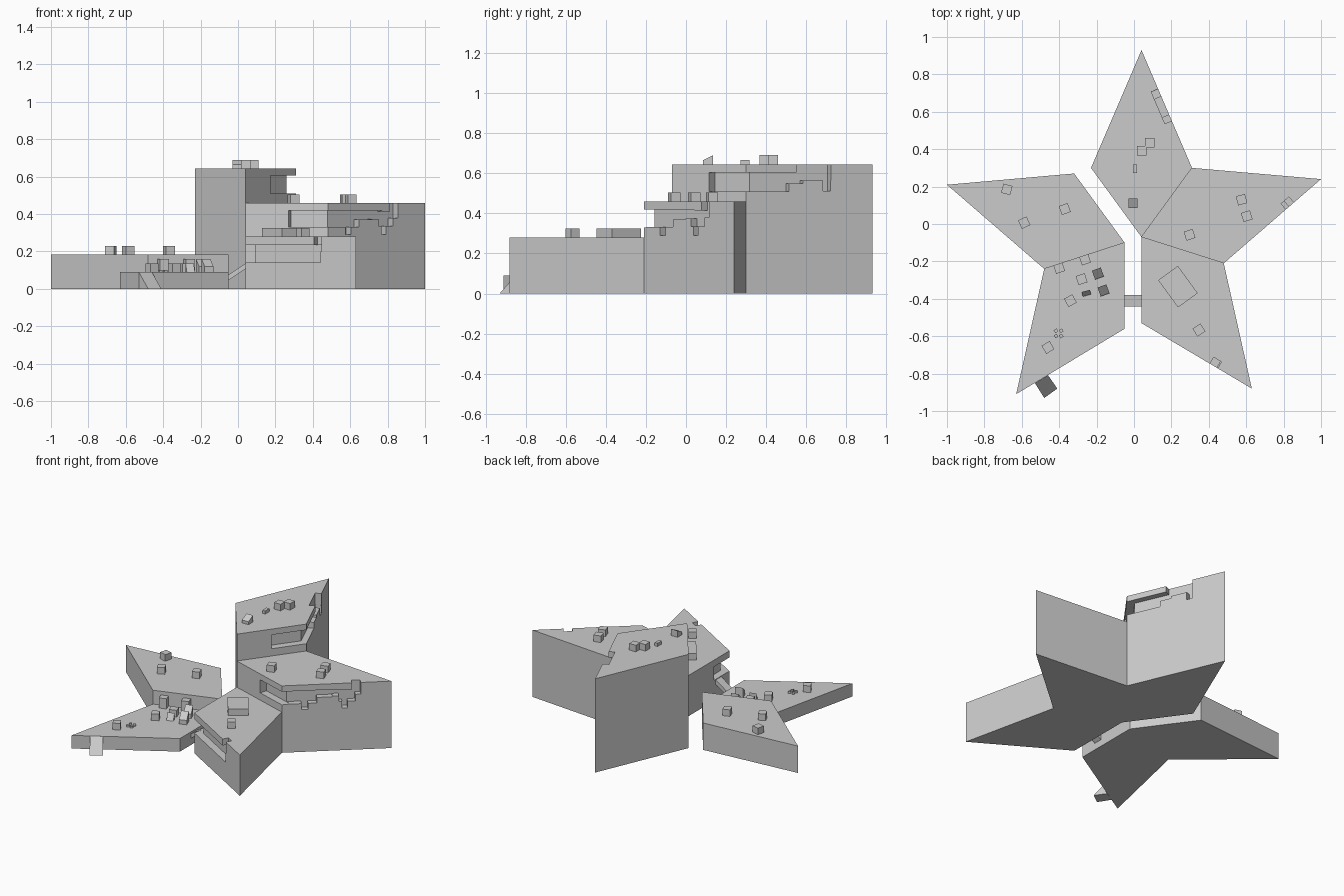
import bpy, bmesh, math
from mathutils import Vector, Matrix

if "Cube" in bpy.data.objects:
    bpy.data.objects.remove(bpy.data.objects["Cube"])


def make(name, pts, faces):
    me = bpy.data.meshes.new(name)
    bm = bmesh.new()
    vs = [bm.verts.new(p) for p in pts]
    for f in faces:
        bm.faces.new([vs[i] for i in f])
    bmesh.ops.recalc_face_normals(bm, faces=bm.faces[:])
    bm.to_mesh(me)
    bm.free()
    ob = bpy.data.objects.new(name, me)
    bpy.context.collection.objects.link(ob)
    return ob


def prism(name, outline, z0, z1):
    n = len(outline)
    pts = [(x, y, z0) for x, y in outline] + [(x, y, z1) for x, y in outline]
    faces = [tuple(range(n)), tuple(range(n, 2 * n))]
    faces += [(i, (i + 1) % n, n + (i + 1) % n, n + i) for i in range(n)]
    return make(name, pts, faces)


def carve(ob, p, q, u0, u1, z0, z1, depth):
    """Cut a box out of the wall p-q (outside is to the right of p->q)."""
    p, q = Vector(p), Vector(q)
    d = (q - p).normalized()
    n = Vector((d.y, -d.x))
    a, b = p + (q - p) * u0, p + (q - p) * u1
    c = prism("cutter", [a + n * .1, b + n * .1, b - n * depth, a - n * depth], z0, z1)
    c.hide_render = True
    m = ob.modifiers.new("recess", 'BOOLEAN')
    m.operation, m.object, m.solver = 'DIFFERENCE', c, 'EXACT'
    bpy.context.view_layer.objects.active = ob
    bpy.ops.object.modifier_apply(modifier=m.name)
    bpy.data.objects.remove(c)


def crate(name, x, y, z, h, deg, w=.05, d=.05, low=None):
    """Box on a roof; 'low' gives a lower front edge for sloped tops."""
    r = Matrix.Rotation(math.radians(deg), 2)
    c = [Vector((x, y)) + r @ Vector((sx * w / 2, sy * d / 2))
         for sx, sy in ((-1, -1), (1, -1), (1, 1), (-1, 1))]
    ob = prism(name, c, z - .005, z + h)
    if low is not None:
        for i in (4, 5):
            ob.data.vertices[i].co.z = z + low
    return ob


# Star arms, counter-clockwise kites rising in steps
A, B = (.04, -.07), (-.05, -.10)
sw = prism("southwest_arm", [(-.63, -.91), (-.05, -.56), B, (-.48, -.24)], 0, .09)
w = prism("west_arm", [(-1, .21), (-.48, -.24), B, (-.32, .27)], 0, .185)
n = prism("north_arm", [(.04, .93), (-.23, .30), A, (.31, .30)], 0, .645)
e = prism("east_arm", [(1, .24), (.31, .30), A, (.48, -.21)], 0, .46)
se = prism("southeast_arm", [(.63, -.88), (.48, -.21), A, (.04, -.53)], 0, .28)

# North arm: walkway around the right corner, stepped and open at its far end
carve(n, A, (.31, .30), .5, 1.02, .51, .605, .05)
for u0, u1, z0, z1 in ((-.02, .34, .51, .605), (.33, .45, .55, .605),
                       (.40, .67, .565, .70), (.61, .668, .512, .62)):
    carve(n, (.31, .30), (.04, .93), u0, u1, z0, z1, .04)

# East arm: walkway around the front corner with pockets and a shaft
carve(e, A, (.48, -.21), .52, 1.02, .33, .42, .05)
for u0, u1, z0, z1 in ((-.02, .46, .37, .42), (-.015, .32, .332, .38),
                       (.18, .24, .29, .34), (.45, .56, .375, .418),
                       (.52, .67, .335, .415), (.55, .60, .29, .34),
                       (.64, .72, .38, .50)):
    carve(e, (.48, -.21), (1, .24), u0, u1, z0, z1, .04)

# Southeast arm: gallery reached by the bridge, with a hatch above
carve(se, (.04, -.53), (.63, -.88), -.02, .68, .14, .235, .05)
carve(se, A, (.04, -.53), .63, 1.02, .141, .234, .05)
carve(se, (.04, -.53), (.63, -.88), .62, .69, .20, .35, .04)

# Sloped bridge between the two front arms
bridge = prism("bridge", [(-.06, -.44), (.045, -.44), (.045, -.38), (-.06, -.38)], .04, .07)
for v in bridge.data.vertices:
    if v.co.x > 0:
        v.co.z += .07

# Entrance ramp
make("entrance_ramp",
     [(-.53, -.85, .09), (-.46, -.808, .09), (-.41, -.88, 0), (-.48, -.93, 0),
      (-.53, -.85, 0), (-.46, -.808, 0)],
     [(0, 1, 2, 3), (4, 5, 2, 3), (0, 3, 4), (1, 2, 5), (0, 1, 5, 4)])

# Roof crates and blocks
groups = {
    "west": (.185, .045, [(-.68, .185, -15), (-.587, .007, 25), (-.37, .08, 20)]),
    "north": (.645, .045, [(.085, .435, 0), (.042, .392, 0)]),
    "east": (.46, .045, [(.575, .13, 15), (.603, .042, 18), (.297, -.058, 18)]),
    "southeast": (.28, .045, [(.347, -.567, 33)]),
    "southwest": (.09, .045, [(-.28, -.295, 18), (-.34, -.41, 28), (-.46, -.66, 30),
                              ]),
}
for g, (z, h, items) in groups.items():
    for x, y, deg in items:
        crate(g + "_crate", x, y, z, h, deg)
crate("wall_block", -.262, -.19, .09, .07, 18)
crate("wall_block", -.40, -.235, .09, .07, 18)
crate("roof_house", .235, -.335, .28, .045, 36, .13, .18)
crate("sloped_block", -.005, .11, .645, .045, 0, low=.02)
crate("small_vent", .005, .295, .645, .022, 0, .022, .045)
crate("sloped_block", -.193, -.265, .09, .07, 20, low=.03)
crate("sloped_block", -.163, -.355, .09, .07, 20, low=.03)
crate("sloped_block", -.255, -.37, .09, .045, 15, .045, .025, low=.0)

# Low four-part tile on the southwest roof
for i in (-1, 1):
    for j in (-1, 1):
        crate("tile", -.403 + .014 * i, -.585 + .014 * j, .09, .012, 30, .018, .018)
